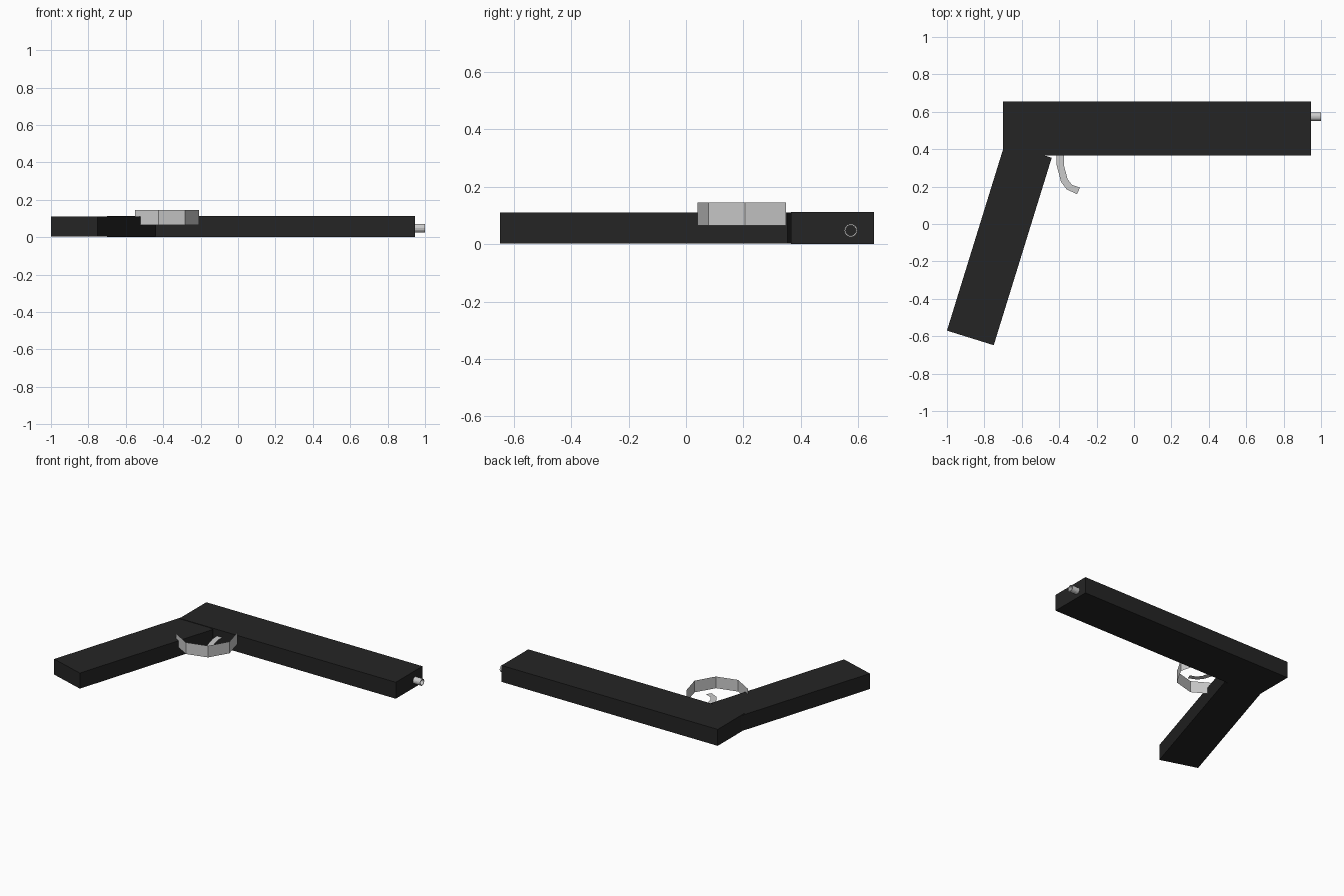
import bpy, bmesh
from math import radians, cos, sin, pi
from mathutils import Vector

if "Cube" in bpy.data.objects:
    bpy.data.objects.remove(bpy.data.objects["Cube"])

black = bpy.data.materials.new("black")
black.diffuse_color = (0.018, 0.018, 0.018, 1)
black.use_nodes = True
black.node_tree.nodes["Principled BSDF"].inputs["Base Color"].default_value = black.diffuse_color


def make(name, bm, mat=None):
    bmesh.ops.recalc_face_normals(bm, faces=bm.faces)
    mesh = bpy.data.meshes.new(name)
    bm.to_mesh(mesh)
    bm.free()
    obj = bpy.data.objects.new(name, mesh)
    bpy.context.collection.objects.link(obj)
    if mat:
        mesh.materials.append(mat)
    return obj


def prism(name, outline, z0, z1, mat=None):
    """Closed flat outline extruded upward."""
    bm = bmesh.new()
    face = bm.faces.new([bm.verts.new((x, y, z0)) for x, y in outline])
    top = bmesh.ops.extrude_face_region(bm, geom=[face], use_keep_orig=True)["geom"]
    bmesh.ops.translate(bm, vec=(0, 0, z1 - z0),
                        verts=[v for v in top if isinstance(v, bmesh.types.BMVert)])
    return make(name, bm, mat)


# Upper body and slanted grip
prism("body", [(-0.70, 0.365), (0.945, 0.365), (0.945, 0.655), (-0.70, 0.655)], 0, 0.113, black)
prism("grip", [(-1.0, -0.57), (-0.75, -0.648), (-0.44, 0.354), (-0.69, 0.432)], 0.003, 0.11, black)

# Guard: thin upright band following half an octagon
bm = bmesh.new()
p = Vector((-0.552, 0.114, 0.065))
prev = None
for i in range(5):
    pair = [bm.verts.new(p), bm.verts.new(p + Vector((0, 0, 0.08)))]
    if prev:
        bm.faces.new([prev[0], pair[0], pair[1], prev[1]])
    prev = pair
    a = radians(-30 + 45 * i)
    p = p + Vector((cos(a), sin(a), 0)) * 0.147
make("guard", bm)

# Trigger: flat curved strip
left = [(-0.415, 0.37), (-0.415, 0.32), (-0.39, 0.225), (-0.36, 0.185), (-0.305, 0.16)]
right = [(-0.375, 0.37), (-0.375, 0.315), (-0.355, 0.24), (-0.333, 0.21), (-0.289, 0.194)]
bm = bmesh.new()
rows = [[bm.verts.new((*q, 0.068)) for q in pair] for pair in zip(left, right)]
for a, b in zip(rows, rows[1:]):
    bm.faces.new([a[0], b[0], b[1], a[1]])
make("trigger", bm)

# Muzzle: short hollow tube along x
bm = bmesh.new()
N = 16
rings = []
for x, r in [(0.93, 0.023), (1.0, 0.023), (1.0, 0.018), (0.93, 0.018)]:
    rings.append([bm.verts.new((x, 0.574 + r * cos(2 * pi * k / N), 0.048 + r * sin(2 * pi * k / N)))
                  for k in range(N)])
for i in range(4):
    a, b = rings[i], rings[(i + 1) % 4]
    for k in range(N):
        j = (k + 1) % N
        bm.faces.new([a[k], a[j], b[j], b[k]])
make("muzzle", bm)
